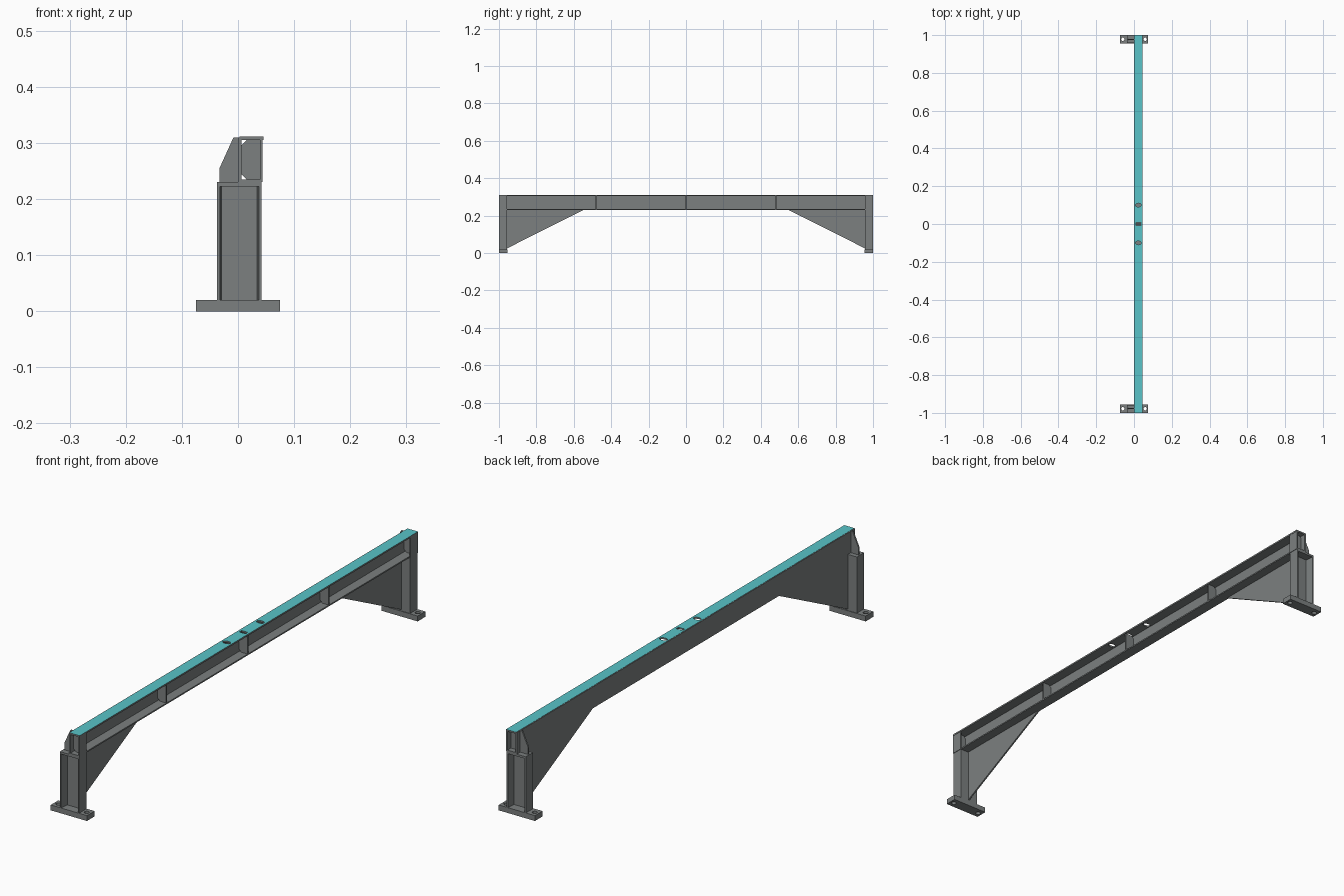
import bpy
import bmesh
from mathutils import Vector

if "Cube" in bpy.data.objects:
    bpy.data.objects.remove(bpy.data.objects["Cube"], do_unlink=True)


def material(name, colour):
    m = bpy.data.materials.new(name)
    m.use_nodes = True
    m.diffuse_color = colour
    m.node_tree.nodes["Principled BSDF"].inputs["Base Color"].default_value = colour
    return m


STEEL = material("steel grey", (0.2, 0.215, 0.215, 1))
TEAL = material("teal paint", (0.1, 0.55, 0.58, 1))


def prism(name, points, axis, start, end):
    """Extrude a 2D outline along x (outline y,z), y (outline x,z) or z (outline x,y)."""
    def place(p, d):
        co = list(p)
        co.insert("xyz".index(axis), d)
        return Vector(co)
    bm = bmesh.new()
    face = bm.faces.new([bm.verts.new(place(p, start)) for p in points])
    ext = bmesh.ops.extrude_face_region(bm, geom=[face])
    shift = place((0, 0), end - start)
    bmesh.ops.translate(bm, vec=shift,
                        verts=[v for v in ext["geom"] if isinstance(v, bmesh.types.BMVert)])
    bmesh.ops.recalc_face_normals(bm, faces=bm.faces)
    mesh = bpy.data.meshes.new(name)
    bm.to_mesh(mesh)
    bm.free()
    mesh.materials.append(STEEL)
    ob = bpy.data.objects.new(name, mesh)
    bpy.context.collection.objects.link(ob)
    return ob


def box(name, x0, x1, y0, y1, z0, z1):
    return prism(name, [(x0, y0), (x1, y0), (x1, y1), (x0, y1)], "z", z0, z1)


def cut(ob, cutters):
    """Subtract the cutters, then remove them."""
    for c in cutters:
        mod = ob.modifiers.new("cut", "BOOLEAN")
        mod.operation = "DIFFERENCE"
        mod.solver = "EXACT"
        mod.object = c
        bpy.context.view_layer.objects.active = ob
        bpy.ops.object.modifier_apply(modifier=mod.name)
        bpy.data.objects.remove(c, do_unlink=True)


def round_cutter(x, y, rx, ry, z0, z1):
    bm = bmesh.new()
    bmesh.ops.create_cone(bm, cap_ends=True, segments=16, radius1=1, radius2=1, depth=1)
    bmesh.ops.scale(bm, vec=(rx, ry, z1 - z0), verts=bm.verts)
    bmesh.ops.translate(bm, vec=(x, y, (z0 + z1) / 2), verts=bm.verts)
    mesh = bpy.data.meshes.new("hole_cutter")
    bm.to_mesh(mesh)
    bm.free()
    ob = bpy.data.objects.new("hole_cutter", mesh)
    ob.hide_render = True
    bpy.context.collection.objects.link(ob)
    return ob


TOP, LOW, INNER = 0.31, 0.23, 0.957

# Web with the two sloping gussets in one sheet
half = [(1, TOP), (1, LOW), (INNER, LOW), (INNER, 0.025), (0.55, LOW)]
outline = half + [(-y, z) for y, z in reversed(half)]
prism("web_and_gussets", outline, "x", 0.0, 0.006)

# Top flange, painted on its upper face, with two round holes and a slot
flange = box("top_flange", 0.003, 0.045, -1, 1, TOP - 0.005, TOP + 0.001)
cut(flange, [round_cutter(0.023, s * 0.1, 0.015, 0.01, 0.29, 0.33) for s in (-1, 1)]
    + [box("slot_cutter", 0.01, 0.036, -0.007, 0.007, 0.29, 0.33)])
flange.data.materials.clear()
flange.data.materials.append(STEEL)
flange.data.materials.append(TEAL)
for poly in flange.data.polygons:
    poly.material_index = int(poly.normal.z > 0.9)

# Bottom flange
box("bottom_flange", 0.005, 0.042, -1, 1, LOW, LOW + 0.005)


# Stiffener plates with clipped corners beside the web
def stiffener(name, y):
    n = 0.009
    pts = [(0.006 + n, LOW + 0.005), (0.041, LOW + 0.005), (0.041, TOP - 0.005),
           (0.006 + n, TOP - 0.005), (0.006, TOP - 0.005 - n), (0.006, LOW + 0.005 + n)]
    prism(name, pts, "y", y - 0.003, y + 0.003)


for name, y in (("front", -0.48), ("middle", 0), ("back", 0.48)):
    stiffener(name + "_stiffener", y)

# Legs and end details, the same at both ends
for end, s in (("front", -1), ("back", 1)):
    # Base plate with bolt holes
    base = box(end + "_base_plate", -0.075, 0.075, s, s * 0.955, 0, 0.02)
    cut(base, [round_cutter(x, s * 0.978, 0.009, 0.009, -0.01, 0.03) for x in (-0.059, 0.059)])
    # Channel leg, open outward
    a, b, t = -0.037, 0.042, 0.005
    channel = [(a, s), (a, s * INNER), (b, s * INNER), (b, s), (b - t, s),
               (b - t - 0.003, s * 0.967), (a + t + 0.003, s * 0.967), (a + t, s)]
    prism(end + "_leg", channel, "z", 0.02, 0.225)
    box(end + "_leg_cap", a, b, s, s * INNER, 0.222, LOW)
    # Tapered rib on the flat side of the web
    rib = [(-0.033, LOW), (-0.033, 0.255), (-0.008, TOP), (0, TOP), (0, LOW)]
    prism(end + "_tapered_rib", rib, "y", s * 0.974, s * 0.98)
    # Stiffener and closing plate on the flanged side
    stiffener(end + "_end_stiffener", s * 0.977)
    box(end + "_side_plate", 0.039, 0.044, s, s * INNER, LOW, TOP - 0.005)
